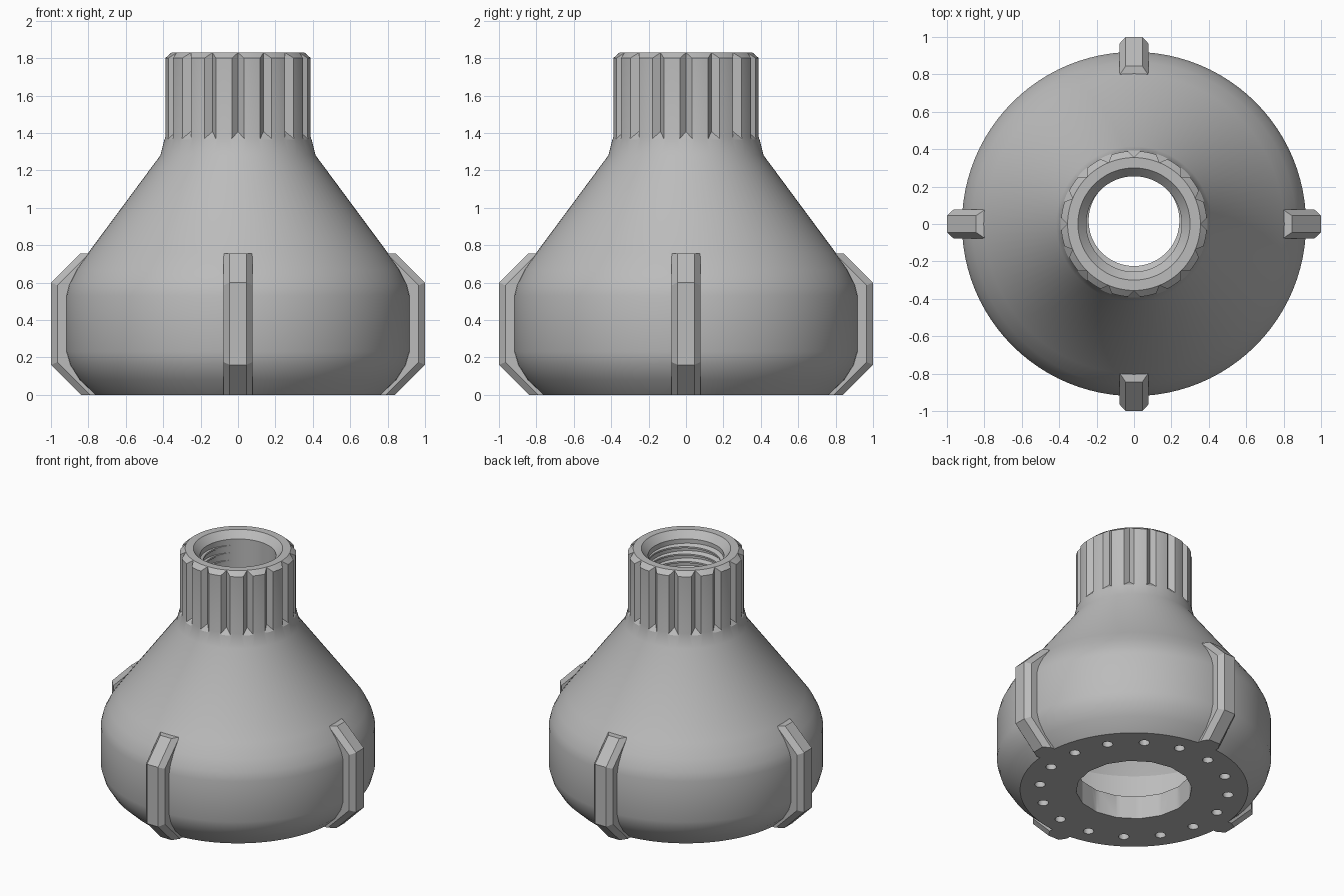
import bpy, bmesh, math
from mathutils import Matrix, Vector

cube = bpy.data.objects.get("Cube")
if cube:
    bpy.data.objects.remove(cube)

grey = bpy.data.materials.new("plain grey")
grey.use_nodes = True
COLOUR = (0.5, 0.5, 0.5, 1)
grey.diffuse_color = COLOUR
grey.node_tree.nodes["Principled BSDF"].inputs["Base Color"].default_value = COLOUR


def make_object(name, bm):
    bmesh.ops.recalc_face_normals(bm, faces=bm.faces)
    mesh = bpy.data.meshes.new(name)
    bm.to_mesh(mesh)
    bm.free()
    mesh.materials.append(grey)
    ob = bpy.data.objects.new(name, mesh)
    bpy.context.collection.objects.link(ob)
    return ob


def add_lathe(bm, profile, segments, centre=(0, 0), turn=0):
    """Revolve a closed (radius, height) outline around the z axis."""
    rings = []
    for i in range(segments):
        a = turn + math.tau * i / segments
        rings.append([bm.verts.new((centre[0] + r * math.cos(a),
                                    centre[1] + r * math.sin(a), z))
                      for r, z in profile])
    n = len(profile)
    for i in range(segments):
        here, after = rings[i], rings[(i + 1) % segments]
        for j in range(n):
            k = (j + 1) % n
            bm.faces.new((here[j], after[j], after[k], here[k]))


def add_prism(bm, radius, low, high, sides, matrix=Matrix(), low_radius=None):
    low_radius = radius if low_radius is None else low_radius
    shift = matrix @ Matrix.Translation((0, 0, (low + high) / 2))
    bmesh.ops.create_cone(bm, cap_ends=True, segments=sides, radius1=low_radius,
                          radius2=radius, depth=high - low, matrix=shift)


def cut(ob, cutter):
    cutter.hide_render = True
    cutter.hide_viewport = False
    mod = ob.modifiers.new("cut", 'BOOLEAN')
    mod.operation = 'DIFFERENCE'
    mod.solver = 'EXACT'
    mod.object = cutter
    bpy.ops.object.select_all(action='DESELECT')
    bpy.context.view_layer.objects.active = ob
    ob.select_set(True)
    bpy.ops.object.modifier_apply(modifier=mod.name)
    bpy.data.objects.remove(cutter)


def smooth(ob, degrees):
    bpy.ops.object.select_all(action='DESELECT')
    bpy.context.view_layer.objects.active = ob
    ob.select_set(True)
    bpy.ops.object.shade_smooth_by_angle(angle=math.radians(degrees))


# Hollow body with neck
outside = [(0.765, 0), (0.85, 0.08), (0.90, 0.16), (0.92, 0.23), (0.92, 0.53),
           (0.905, 0.59), (0.865, 0.67), (0.80, 0.76), (0.415, 1.28),
           (0.39, 1.38), (0.39, 1.80), (0.355, 1.83)]
inside = [(0.30, 1.83), (0.255, 1.78), (0.255, 1.30), (0.33, 1.22), (0.69, 0.74),
          (0.79, 0.56), (0.79, 0.24), (0.72, 0.17), (0.30, 0.17), (0.30, 0)]
bm = bmesh.new()
add_lathe(bm, outside + inside, 96)
body = make_object("body", bm)

# Grip grooves around the neck
COUNT = 16
bm = bmesh.new()
for i in range(COUNT):
    m = Matrix.Rotation(math.tau * i / COUNT, 4, 'Z') @ Matrix.Translation((0.39, 0, 0))
    add_prism(bm, 0.034, 1.40, 1.90, 4, m)
    for v in bm.verts:
        if abs(v.co.z - 1.40) < 1e-4 and not v.tag:
            # slope the lower end of the groove outward
            v.tag = True
            v.co.z = 1.36 + 1.1 * (0.39 - Vector(v.co.xy).length) + 0.01
cut(body, make_object("groove_cutter", bm))

# Faceted opening in the base
bm = bmesh.new()
add_prism(bm, 0.39, -0.1, 0.2, COUNT)
cut(body, make_object("opening_cutter", bm))

# Ring of small holes in the base
bm = bmesh.new()
for i in range(COUNT):
    m = Matrix.Rotation(math.tau * (i + 0.5) / COUNT, 4, 'Z') @ Matrix.Translation((0.635, 0, 0))
    add_prism(bm, 0.036, -0.05, 0.1, 16, m)
cut(body, make_object("hole_cutter", bm))
smooth(body, 25)

# Screw thread inside the neck, set slightly off centre
bm = bmesh.new()
for i in range(8):
    z = 1.73 - 0.055 * i
    add_lathe(bm, [(0.243, z + 0.006), (0.285, z + 0.025),
                   (0.285, z - 0.025), (0.243, z - 0.006)], 48, (0, 0.018))
smooth(make_object("neck_thread", bm), 25)

# Four chamfered ribs
outer = [(0.84, 0), (1, 0.16), (1, 0.60), (0.845, 0.755)]
shoulder = [(0.79, 0), (0.965, 0.175), (0.965, 0.585), (0.795, 0.755)]
root = [(0.76, 0), (0.87, 0.175), (0.87, 0.56), (0.76, 0.755)]
layers = [(root, -0.077), (shoulder, -0.077), (outer, -0.045),
          (outer, 0.045), (shoulder, 0.077), (root, 0.077)]
for i, side in enumerate(("left", "back", "right", "front")):
    bm = bmesh.new()
    turn = Matrix.Rotation(i * math.pi / 2, 3, 'Z')
    strips = [[bm.verts.new(turn @ Vector((r, y, z))) for r, z in line]
              for line, y in layers]
    for a, b in zip(strips, strips[1:] + strips[:1]):
        for j in range(len(outer) - 1):
            bm.faces.new((a[j], b[j], b[j + 1], a[j + 1]))
    bm.faces.new([s[0] for s in strips])
    bm.faces.new([s[-1] for s in strips])
    make_object(side + "_rib", bm)
